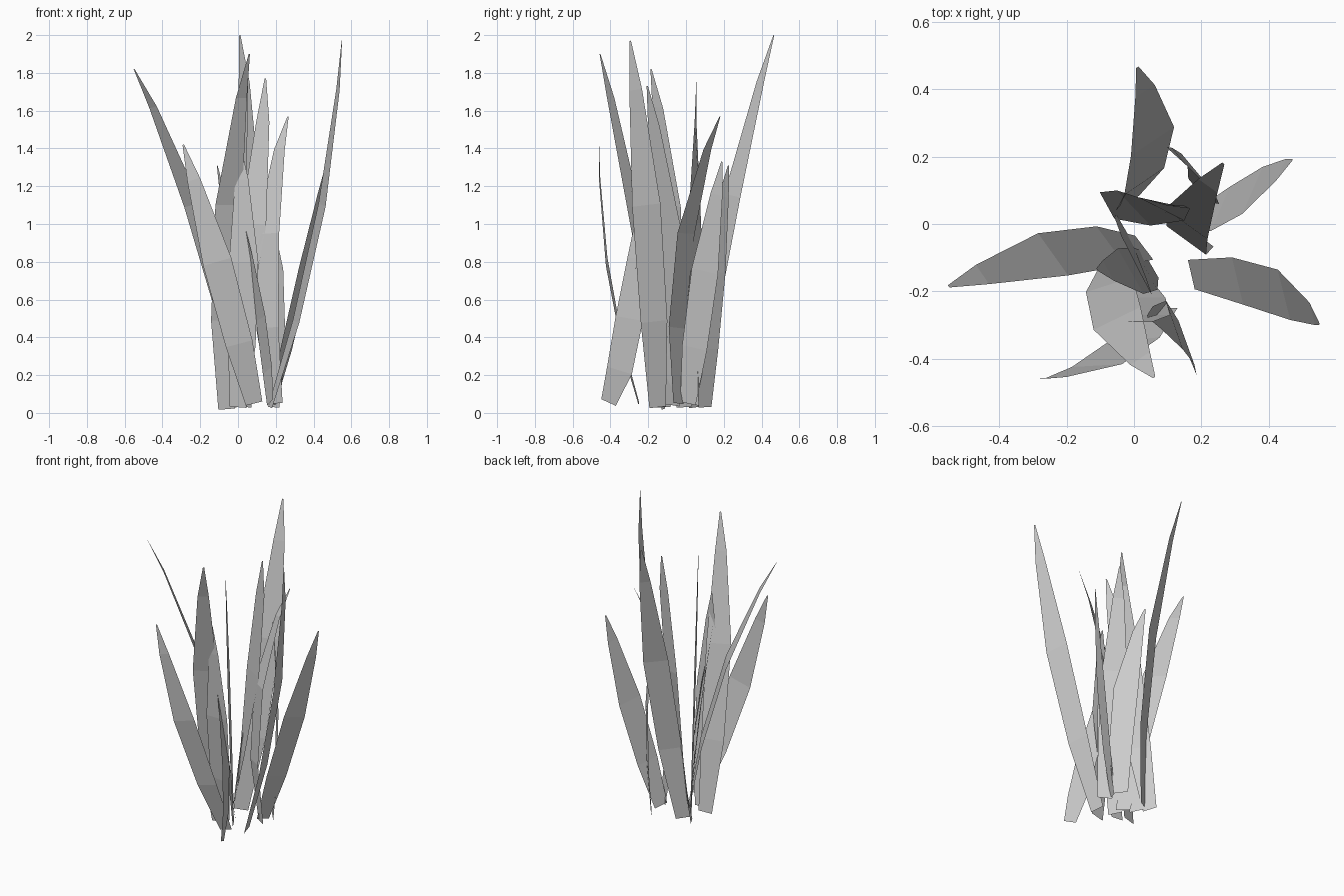
import bpy, bmesh, math
from mathutils import Vector

# shared leaf profile: (fraction of length, full width)
PROFILE = [(0.0, 0.09), (0.24, 0.145), (0.56, 0.155), (0.87, 0.07), (1.0, 0.008)]


def blade(n, base, mid, tip, azimuth, twist=0.0):
    """Flat leaf along a curve through base, mid and tip; azimuth aims its width."""
    b, m, t = Vector(base), Vector(mid), Vector(tip)
    k = 0.56
    ctrl = (m - b * (1 - k) ** 2 - t * k * k) / (2 * k * (1 - k))
    bm = bmesh.new()
    rows = []
    for f, w in PROFILE:
        a = math.radians(azimuth + twist * f)
        side = Vector((math.cos(a), math.sin(a), 0))
        p = b * (1 - f) ** 2 + ctrl * 2 * f * (1 - f) + t * f * f
        tangent = ((ctrl - b) * (1 - f) + (t - ctrl) * f).normalized()
        across = (side - tangent * side.dot(tangent)).normalized()
        half = across * w / 2
        rows.append((bm.verts.new(p - half), bm.verts.new(p + half)))
    for lo, hi in zip(rows, rows[1:]):
        bm.faces.new((lo[0], lo[1], hi[1], hi[0]))
    name = f"grass_blade_{n:02d}"
    mesh = bpy.data.meshes.new(name)
    bm.to_mesh(mesh)
    bm.free()
    bpy.context.collection.objects.link(bpy.data.objects.new(name, mesh))


# tall outer blades
blade(1, (0.03, -0.07, 0.04), (-0.24, -0.09, 1.10), (-0.55, -0.185, 1.82), -52)
blade(2, (0.17, -0.15, 0.03), (0.445, -0.21, 1.10), (0.55, -0.295, 1.97), -75)
blade(3, (-0.02, 0.06, 0.04), (0.055, 0.245, 1.15), (0.01, 0.465, 2.0), 35)
blade(4, (-0.06, -0.12, 0.02), (-0.05, -0.28, 1.10), (0.06, -0.455, 1.90), 12, 25)

# upright inner blades
blade(5, (-0.08, 0.055, 0.03), (0.08, 0.045, 1.0), (0.145, 0.055, 1.77), -60, 60)
blade(6, (0.20, -0.04, 0.05), (0.155, 0.0, 0.95), (0.265, 0.18, 1.57), -36)
blade(7, (-0.03, -0.01, 0.03), (0.0, -0.10, 1.0), (0.05, -0.205, 1.73), -60)

# shorter blades around the rim
blade(8, (0.085, -0.25, 0.05), (-0.11, -0.42, 0.80), (-0.29, -0.46, 1.42), 5)
blade(9, (0.0, -0.16, 0.03), (0.03, -0.27, 0.80), (0.01, -0.29, 1.42), 0)
blade(10, (0.17, -0.41, 0.055), (0.12, -0.30, 0.50), (0.04, -0.275, 0.97), -70)
blade(11, (0.18, 0.01, 0.05), (0.352, 0.10, 0.75), (0.47, 0.19, 1.33), -115)
blade(12, (0.19, 0.10, 0.03), (0.19, 0.15, 0.75), (0.10, 0.225, 1.31), -50)
blade(13, (0.05, -0.12, 0.03), (-0.01, -0.14, 0.70), (-0.11, -0.135, 1.31), -60)
